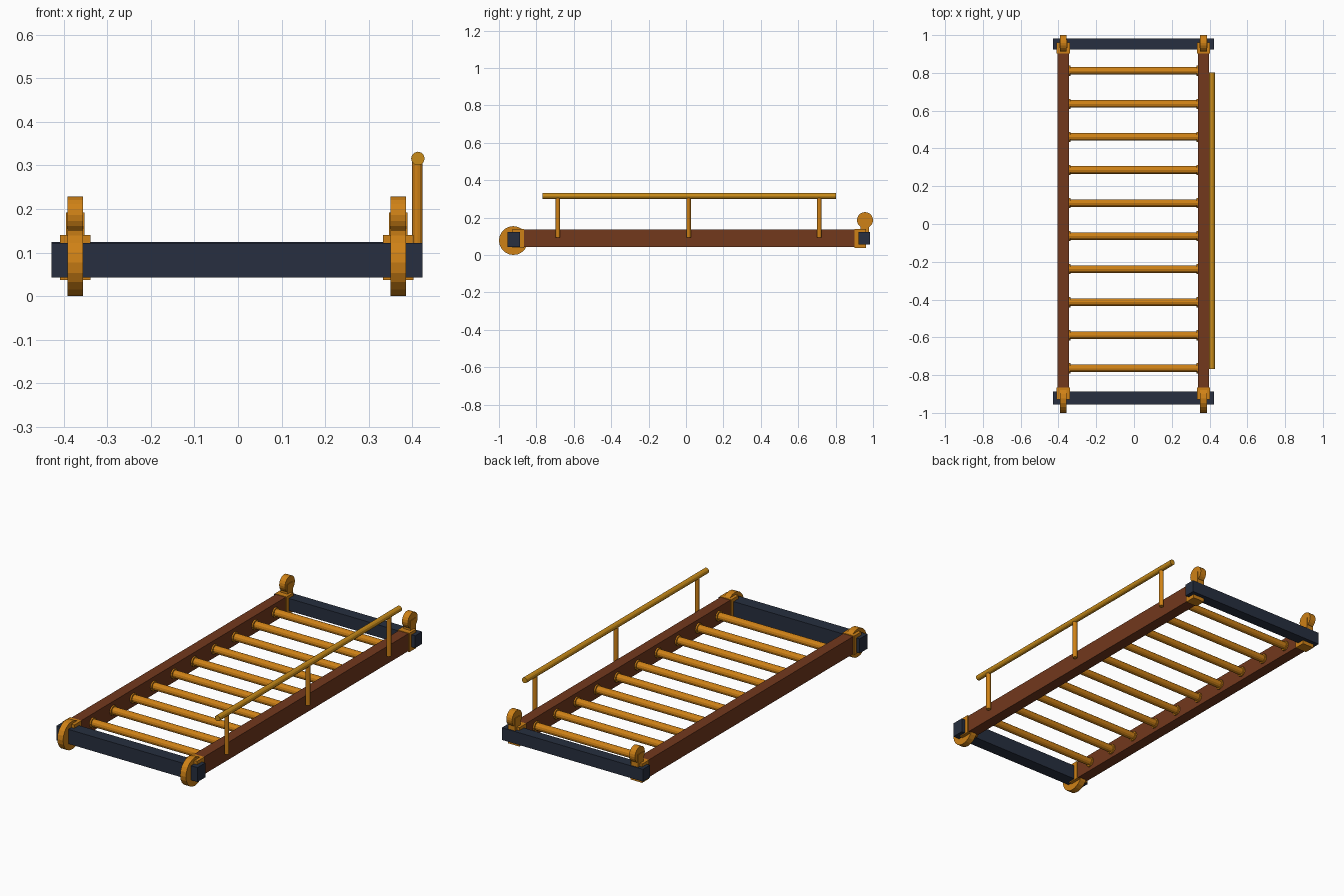
import bpy
from mathutils import Vector

if "Cube" in bpy.data.objects:
    bpy.data.objects.remove(bpy.data.objects["Cube"])

CX = -0.003      # centre line of the ladder frame
RAIL_X = 0.371   # side rail offset from the centre line


def material(name, rgb):
    m = bpy.data.materials.new(name)
    m.diffuse_color = (*rgb, 1)
    m.use_nodes = True
    m.node_tree.nodes["Principled BSDF"].inputs["Base Color"].default_value = m.diffuse_color
    return m


WOOD = material("brown_wood", (0.17, 0.04, 0.012))
BRASS = material("orange_metal", (0.62, 0.22, 0.008))
GOLD = material("gold_metal", (0.58, 0.26, 0.01))
NAVY = material("navy_bar", (0.02, 0.028, 0.05))


def box(name, lo, hi, mat):
    lo, hi = Vector(lo), Vector(hi)
    bpy.ops.mesh.primitive_cube_add(size=1, location=(lo + hi) / 2)
    o = bpy.context.object
    o.name = name
    o.scale = hi - lo
    bpy.ops.object.transform_apply(location=False, rotation=False, scale=True)
    o.data.materials.append(mat)
    return o


def rod(name, a, b, r, mat, sides=12):
    a, b = Vector(a), Vector(b)
    bpy.ops.mesh.primitive_cylinder_add(vertices=sides, radius=r, depth=(b - a).length,
                                        location=(a + b) / 2)
    o = bpy.context.object
    o.name = name
    o.rotation_mode = 'QUATERNION'
    o.rotation_quaternion = Vector((0, 0, 1)).rotation_difference(b - a)
    o.data.materials.append(mat)
    return o


# End cross bars
box("front_cross_bar", (-0.428, -0.955, 0.043), (0.424, -0.887, 0.122), NAVY)
box("rear_cross_bar", (-0.428, 0.923, 0.057), (0.424, 0.983, 0.124), NAVY)

for side, s in (("left", -1), ("right", 1)):
    x = CX + s * RAIL_X
    # Side rail with a collar near each end
    box(side + "_rail", (x - 0.03, -0.91, 0.042), (x + 0.03, 0.94, 0.137), WOOD)
    box(side + "_front_collar", (x - 0.035, -0.928, 0.037), (x + 0.035, -0.865, 0.14), BRASS)
    box(side + "_rear_collar", (x - 0.035, 0.902, 0.037), (x + 0.035, 0.962, 0.14), BRASS)
    # Front roller disc around the cross bar
    rod(side + "_front_roller", (x - 0.0175, -0.923, 0.077), (x + 0.0175, -0.923, 0.077),
        0.077, BRASS, 20)
    # Rear hook: upright stem and rounded head
    box(side + "_hook_stem", (x - 0.021, 0.932, 0.12), (x + 0.021, 0.978, 0.192), BRASS)
    rod(side + "_hook_head", (x - 0.0175, 0.957, 0.186), (x + 0.0175, 0.957, 0.186),
        0.043, BRASS, 20)

# Rungs with small end flanges
inner = RAIL_X - 0.03
for i in range(10):
    y = 0.811 - 0.175 * i
    rod(f"rung_{i + 1}", (CX - inner - 0.01, y, 0.09), (CX + inner + 0.01, y, 0.09), 0.02, BRASS)
    for s in (-1, 1):
        rod(f"rung_flange_{i + 1}", (CX + s * (inner + 0.005), y, 0.09),
            (CX + s * (inner - 0.008), y, 0.09), 0.027, BRASS)

# Handrail on the right side
rod("handrail", (0.413, -0.767, 0.316), (0.413, 0.803, 0.316), 0.0155, GOLD)
for i, y in enumerate((-0.685, 0.014, 0.713)):
    rod(f"handrail_post_{i + 1}", (0.412, y, 0.092), (0.412, y, 0.316), 0.012, BRASS)
